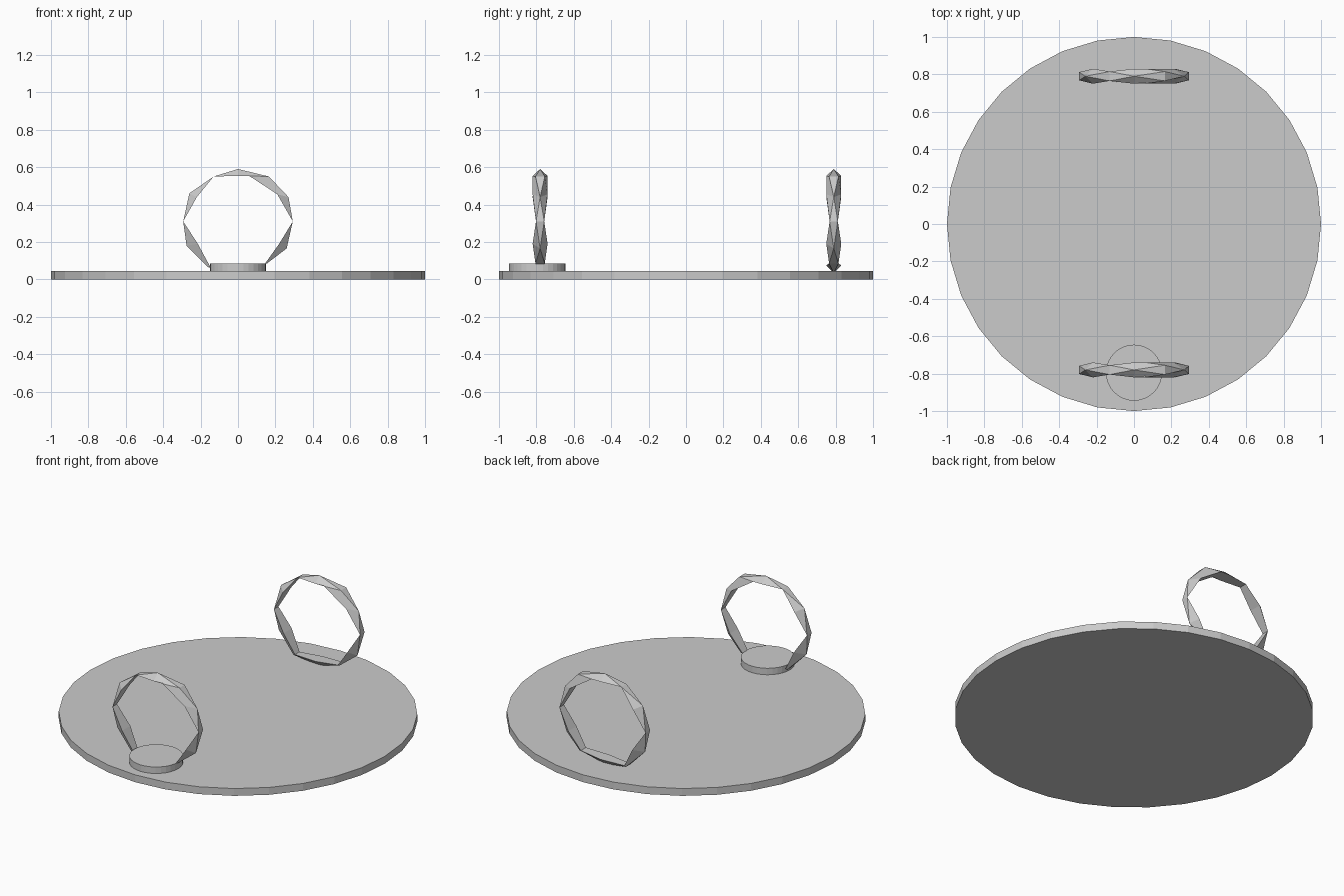
import bpy, bmesh

if "Cube" in bpy.data.objects:
    bpy.data.objects.remove(bpy.data.objects["Cube"])


def disc(name, radius, y, z0, z1):
    bpy.ops.mesh.primitive_cylinder_add(vertices=32, radius=radius, depth=z1 - z0,
                                        location=(0, y, (z0 + z1) / 2))
    bpy.context.object.name = name


# Faceted ring stations: outer x, z, half width; inner x, z, half width
STATIONS = [
    (0, .59, 0, 0, .553, .04),
    (.165, .55, .025, .06, .553, .04),
    (.27, .44, 0, .21, .455, .04),
    (.293, .31, .022, .293, .31, .022),
    (.26, .165, 0, .22, .19, .04),
    (.155, .085, .025, .145, .085, .025),
    (0, .035, 0, 0, .075, .04),
    (-.16, .065, .022, -.15, .07, .022),
    (-.275, .18, 0, -.215, .19, .04),
    (-.293, .31, .022, -.293, .31, .022),
    (-.26, .46, 0, -.22, .44, .04),
    (-.13, .55, .025, -.13, .55, .025),
]


def ring(name, y):
    bm = bmesh.new()
    loops = []
    for ox, oz, a, ix, iz, b in STATIONS:
        loops.append([bm.verts.new(p) for p in
                      ((ox, -a, oz), (ox, a, oz), (ix, b, iz), (ix, -b, iz))])
    for i, p in enumerate(loops):
        q = loops[(i + 1) % len(loops)]
        for j in range(4):
            k = (j + 1) % 4
            bm.faces.new((p[j], p[k], q[k], q[j]))
    # Merge the pinched sections into single points
    bmesh.ops.remove_doubles(bm, verts=bm.verts[:], dist=.0005)
    bmesh.ops.recalc_face_normals(bm, faces=bm.faces[:])
    mesh = bpy.data.meshes.new(name)
    bm.to_mesh(mesh)
    bm.free()
    obj = bpy.data.objects.new(name, mesh)
    obj.location.y = y
    bpy.context.collection.objects.link(obj)


# Round base and small raised pad
disc("base_plate", 1, 0, 0, .045)
disc("front_pad", .15, -.795, .045, .085)

# Upright rings
ring("front_ring", -.78)
ring("rear_ring", .79)
